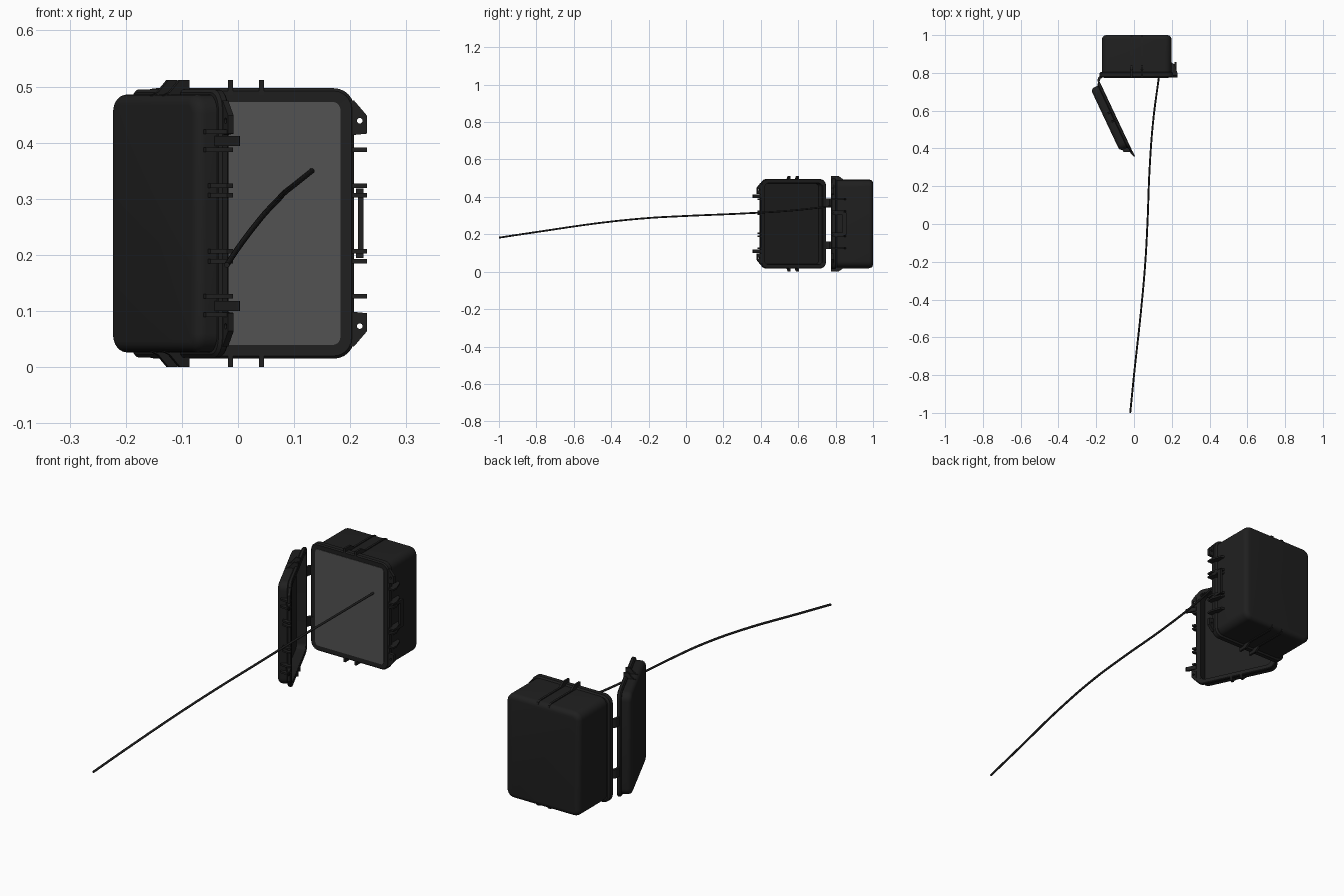
import bpy, bmesh, math
from mathutils import Matrix, Vector

if "Cube" in bpy.data.objects:
    bpy.data.objects.remove(bpy.data.objects["Cube"])

ZC = 0.256  # mid height of the case


def material(name, v):
    m = bpy.data.materials.new(name)
    m.diffuse_color = (v, v, v, 1)
    m.use_nodes = True
    m.node_tree.nodes["Principled BSDF"].inputs["Base Color"].default_value = m.diffuse_color
    return m


BLACK = material("black_plastic", 0.014)
GREY = material("grey_panel", 0.085)
LID = Matrix.Translation((-0.18, 0.75, 0)) @ Matrix.Rotation(math.radians(-64.8), 4, 'Z')


def finish(name, bm, mat=BLACK, frame=None):
    bmesh.ops.recalc_face_normals(bm, faces=bm.faces)
    me = bpy.data.meshes.new(name)
    bm.to_mesh(me)
    bm.free()
    ob = bpy.data.objects.new(name, me)
    bpy.context.collection.objects.link(ob)
    me.materials.append(mat)
    if frame:
        ob.matrix_world = frame
    bpy.ops.object.select_all(action='DESELECT')
    ob.select_set(True)
    bpy.context.view_layer.objects.active = ob
    bpy.ops.object.shade_smooth_by_angle(angle=math.radians(35))
    return ob


def rounded_loft(name, cx, w, h, r, rings, mat=BLACK, frame=None):
    """Loft a rounded rectangle (in xz) through rings of (inset, y)."""
    bm = bmesh.new()
    loops = []
    for inset, y in rings:
        rr = max(r - inset, 0.006)
        a, b = w / 2 - inset - rr, h / 2 - inset - rr
        loop = []
        for k, (sx, sz) in enumerate(((1, 1), (-1, 1), (-1, -1), (1, -1))):
            for i in range(7):
                t = math.pi / 2 * (k + i / 6)
                loop.append(bm.verts.new((cx + sx * a + rr * math.cos(t), y,
                                          ZC + sz * b + rr * math.sin(t))))
        loops.append(loop)
    n = len(loops[0])
    for p, q in zip(loops, loops[1:]):
        for i in range(n):
            bm.faces.new((p[i], p[(i + 1) % n], q[(i + 1) % n], q[i]))
    bm.faces.new(loops[0])
    bm.faces.new(loops[-1])
    return finish(name, bm, mat, frame)


def fillet(r, y_end, sign, steps=5):
    """Rings that round a shell off towards y_end."""
    out = []
    for i in range(steps + 1):
        t = math.pi / 2 * i / steps
        out.append((r * (1 - math.cos(t)), y_end - sign * r * (1 - math.sin(t))))
    return out


def plate(name, outline, axis, lo, hi, hole=None, frame=None):
    """Extrude a flat outline, optionally with a round hole, along an axis."""
    def pos(p):
        a, b = p
        return {'x': (lo, a, b), 'y': (a, lo, b), 'z': (a, b, lo)}[axis]
    bm = bmesh.new()
    loops = [outline]
    if hole:
        hx, hy, hr = hole
        loops.append([(hx + hr * math.cos(i * math.pi / 8), hy + hr * math.sin(i * math.pi / 8))
                      for i in range(16)])
    edges = []
    for lp in loops:
        vs = [bm.verts.new(pos(p)) for p in lp]
        edges += [bm.edges.new((vs[i - 1], vs[i])) for i in range(len(vs))]
    bmesh.ops.triangle_fill(bm, edges=edges, use_beauty=True)
    ext = bmesh.ops.extrude_face_region(bm, geom=bm.faces[:])
    d = Vector([hi - lo if c == axis else 0 for c in 'xyz'])
    bmesh.ops.translate(bm, vec=d, verts=[g for g in ext['geom'] if isinstance(g, bmesh.types.BMVert)])
    return finish(name, bm, BLACK, frame)


def flip(pts):
    return [(a, 2 * ZC - z) for a, z in pts]


# Base: deep shell, rim and grey front panel
rounded_loft("base_shell", 0.0145, 0.368, 0.468, 0.035, [(0, 0.785)] + fillet(0.022, 1.0, 1))
rounded_loft("base_rim", 0.0125, 0.389, 0.482, 0.036,
             [(0.026, 0.781), (0.026, 0.776), (0.005, 0.775), (0, 0.78), (0, 0.80), (0.008, 0.806), (0.02, 0.806)])
rounded_loft("front_panel", 0.0125, 0.340, 0.433, 0.014, [(0, 0.782), (0, 0.774)], GREY)

# Base ribs running over top and bottom, taller beside the rim
top_rib = [(0.775, 0.485), (0.775, 0.512), (0.815, 0.512), (0.84, 0.494),
           (0.978, 0.494), (0.995, 0.488), (1.0, 0.475), (0.98, 0.47)]
for x in (-0.013, 0.042):
    for side, pts in (("top", top_rib), ("bottom", flip(top_rib))):
        plate(f"base_{side}_rib", pts, 'x', x - 0.0045, x + 0.0045)

# Base latch and handle ribs on the right side
for z in (0.387, 0.323, 0.306, 0.206, 0.189, 0.126):
    plate("base_side_rib", [(0.19, 0.776), (0.23, 0.776), (0.23, 0.80), (0.215, 0.845), (0.19, 0.86)],
          'z', z - 0.004, z + 0.004)

# Padlock eyes on the base
eye = [(0.19, 0.475), (0.207, 0.475), (0.23, 0.448), (0.23, 0.416), (0.19, 0.412)]
plate("base_upper_eye", eye, 'y', 0.776, 0.79, (0.217, 0.439, 0.005))
plate("base_lower_eye", flip(eye), 'y', 0.776, 0.79, (0.217, 2 * ZC - 0.439, 0.005))

# Carry handle folded against the right side
plate("handle_grip", [(0.214, 0.836), (0.224, 0.836), (0.224, 0.858), (0.214, 0.858)], 'z', 0.195, 0.317)
for z in (0.2, 0.312):
    plate("handle_arm", [(0.21, 0.785), (0.224, 0.785), (0.224, 0.85), (0.214, 0.85)], 'z', z - 0.006, z + 0.006)

# Lid: hollow shell and rim, built flat and swung open about the hinge
rounded_loft("lid_shell", 0.1925, 0.363, 0.460, 0.034,
             [(0.016, -0.045), (0.012, -0.002), (0.0, -0.002)] + fillet(0.02, -0.06, -1), frame=LID)
rounded_loft("lid_rim", 0.1925, 0.385, 0.478, 0.036,
             [(0.02, -0.04), (0.02, 0), (0.003, 0), (0, -0.003), (0, -0.013), (0.006, -0.018), (0.014, -0.018),
              (0.019, -0.041)], frame=LID)

# Lid ribs on top and bottom
lid_rib = [(0, 0.48), (0, 0.512), (-0.018, 0.512), (-0.038, 0.49), (-0.05, 0.485), (-0.05, 0.475), (-0.005, 0.475)]
for u in (0.166, 0.215):
    for side, pts in (("top", lid_rib), ("bottom", flip(lid_rib))):
        plate(f"lid_{side}_rib", pts, 'x', u - 0.0045, u + 0.0045, frame=LID)

# Lid ribs, latches and padlock eyes on the free edge
for z in (0.419, 0.387, 0.323, 0.306, 0.206, 0.189, 0.126, 0.093):
    deep = -0.045 if z > 0.38 or z < 0.13 else -0.036
    plate("lid_edge_rib", [(0.365, 0), (0.402, 0), (0.402, -0.012), (0.385, deep), (0.365, deep)],
          'z', z - 0.004, z + 0.004, frame=LID)
for z in (0.403, 2 * ZC - 0.403):
    plate("latch", [(0.37, -0.004), (0.39, 0), (0.43, 0.001), (0.436, -0.003), (0.405, -0.014), (0.37, -0.024)],
          'z', z - 0.009, z + 0.009, frame=LID)
lid_eye = [(a + 0.177, z) for a, z in eye]
plate("lid_upper_eye", lid_eye, 'y', -0.012, -0.001, (0.396, 0.439, 0.005), LID)
plate("lid_lower_eye", flip(lid_eye), 'y', -0.012, -0.001, (0.396, 2 * ZC - 0.439, 0.005), LID)

# Hinges joining lid and base
hinge = [(-0.165, 0.79), (-0.178, 0.786), (-0.19, 0.775), (-0.193, 0.762), (-0.19, 0.742),
         (-0.18, 0.742), (-0.182, 0.755), (-0.178, 0.768), (-0.165, 0.778)]
for z in (0.37, 2 * ZC - 0.37):
    plate("hinge", hinge, 'z', z - 0.02, z + 0.02)

# Cable trailing from the panel to the front
path = [(-0.02, -1.0, 0.182), (0.0, -0.8, 0.212), (0.038, -0.45, 0.262), (0.06, -0.2, 0.287),
        (0.071, 0.0, 0.298), (0.083, 0.3, 0.311), (0.102, 0.55, 0.326), (0.132, 0.78, 0.35)]
cu = bpy.data.curves.new("cable", 'CURVE')
cu.dimensions = '3D'
cu.bevel_depth = 0.005
cu.bevel_resolution = 3
cu.use_fill_caps = True
sp = cu.splines.new('BEZIER')
sp.bezier_points.add(len(path) - 1)
for bp, co in zip(sp.bezier_points, path):
    bp.co = co
    bp.handle_left_type = bp.handle_right_type = 'AUTO'
cu.materials.append(BLACK)
bpy.context.collection.objects.link(bpy.data.objects.new("cable", cu))
